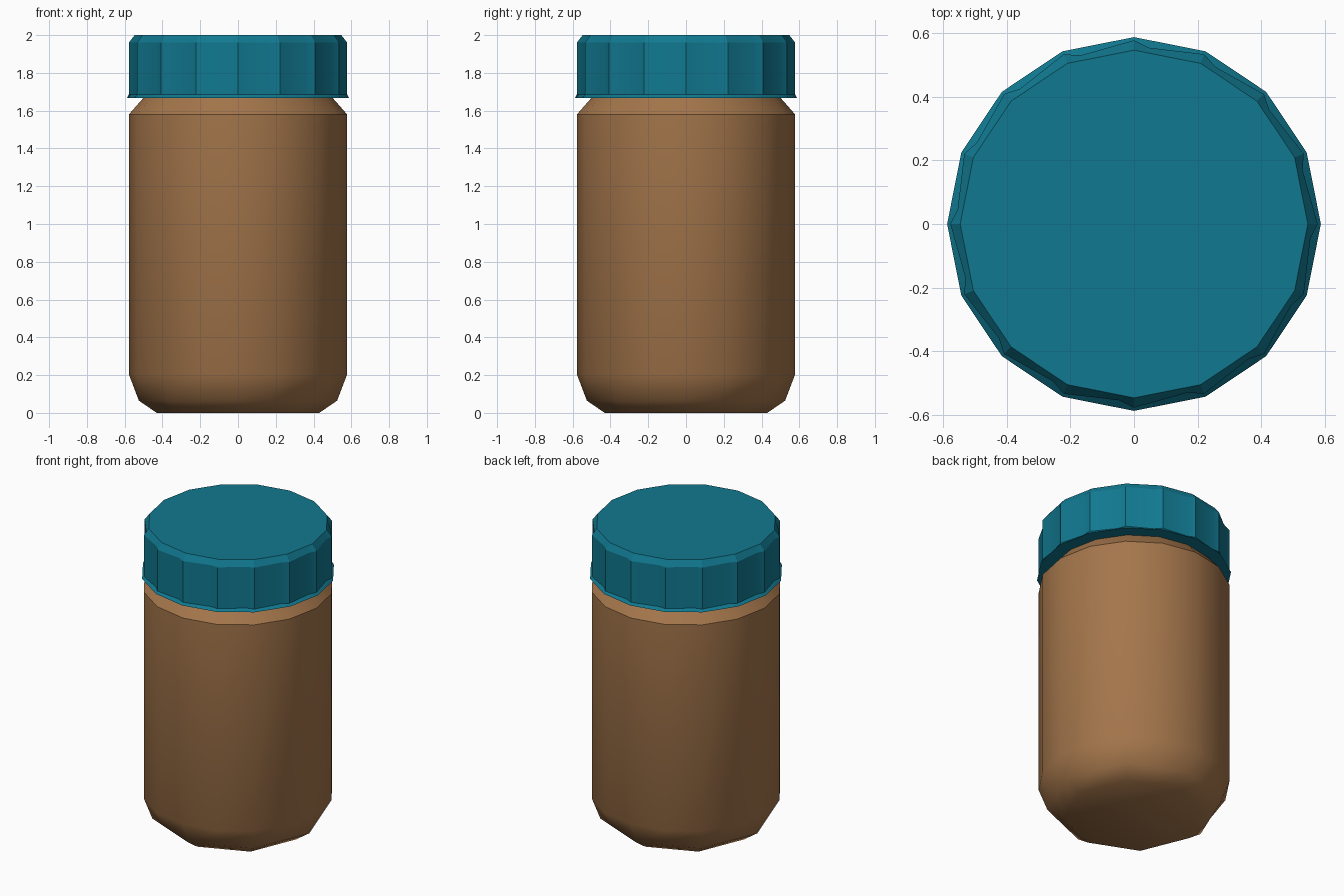
import bpy, bmesh
from math import cos, sin, pi, radians
from mathutils import Vector

cube = bpy.data.objects.get("Cube")
if cube:
    bpy.data.objects.remove(cube, do_unlink=True)


def make_material(name, colour):
    mat = bpy.data.materials.new(name)
    mat.use_nodes = True
    mat.diffuse_color = (*colour, 1)
    mat.node_tree.nodes["Principled BSDF"].inputs["Base Color"].default_value = (*colour, 1)
    return mat


def ring(sides, radius, z, split, push):
    """Polygon with one extra point on each side, moved in or out by push."""
    points = []
    for i in range(sides):
        a, b = (Vector((cos(t), sin(t), 0)) * radius
                for t in (2 * pi * i / sides, 2 * pi * (i + 1) / sides))
        points += [a, a.lerp(b, split) * push]
    return [p + Vector((0, 0, z)) for p in points]


def loft(name, rings, mat, smooth_angle):
    bm = bmesh.new()
    loops = [[bm.verts.new(p) for p in r] for r in rings]
    count = len(loops[0])
    for low, high in zip(loops, loops[1:]):
        for i in range(count):
            j = (i + 1) % count
            bm.faces.new((low[i], low[j], high[j], high[i]))
    bm.faces.new(loops[0][::-1])
    bm.faces.new(loops[-1])
    mesh = bpy.data.meshes.new(name)
    bm.to_mesh(mesh)
    bm.free()
    mesh.materials.append(mat)
    obj = bpy.data.objects.new(name, mesh)
    bpy.context.collection.objects.link(obj)
    bpy.ops.object.select_all(action='DESELECT')
    obj.select_set(True)
    bpy.context.view_layer.objects.active = obj
    bpy.ops.object.shade_smooth_by_angle(angle=radians(smooth_angle))
    return obj


brown = make_material("warm brown", (0.37, 0.18, 0.07))
teal = make_material("teal", (0.0055, 0.19, 0.28))

# Jar body: eight-sided foot widening into sixteen-sided walls and a neck
ROUND = 1 / cos(pi / 8)
body_profile = [(0.43, 0, 1), (0.525, 0.065, 1), (0.578, 0.205, ROUND),
                (0.578, 1.58, ROUND), (0.49, 1.68, ROUND)]
loft("jar_body", [ring(8, r, z, 0.5, p) for r, z, p in body_profile], brown, 40)

# Screw lid: plain flared lip, saw-toothed grip, bevelled flat top
GRIP = 0.976
lid_profile = [(0.588, 1.668, 1), (0.578, 1.685, GRIP),
               (0.578, 1.96, GRIP), (0.547, 2.0, 1)]
loft("screw_lid", [ring(16, r, z, 0.78, p) for r, z, p in lid_profile], teal, 28)
